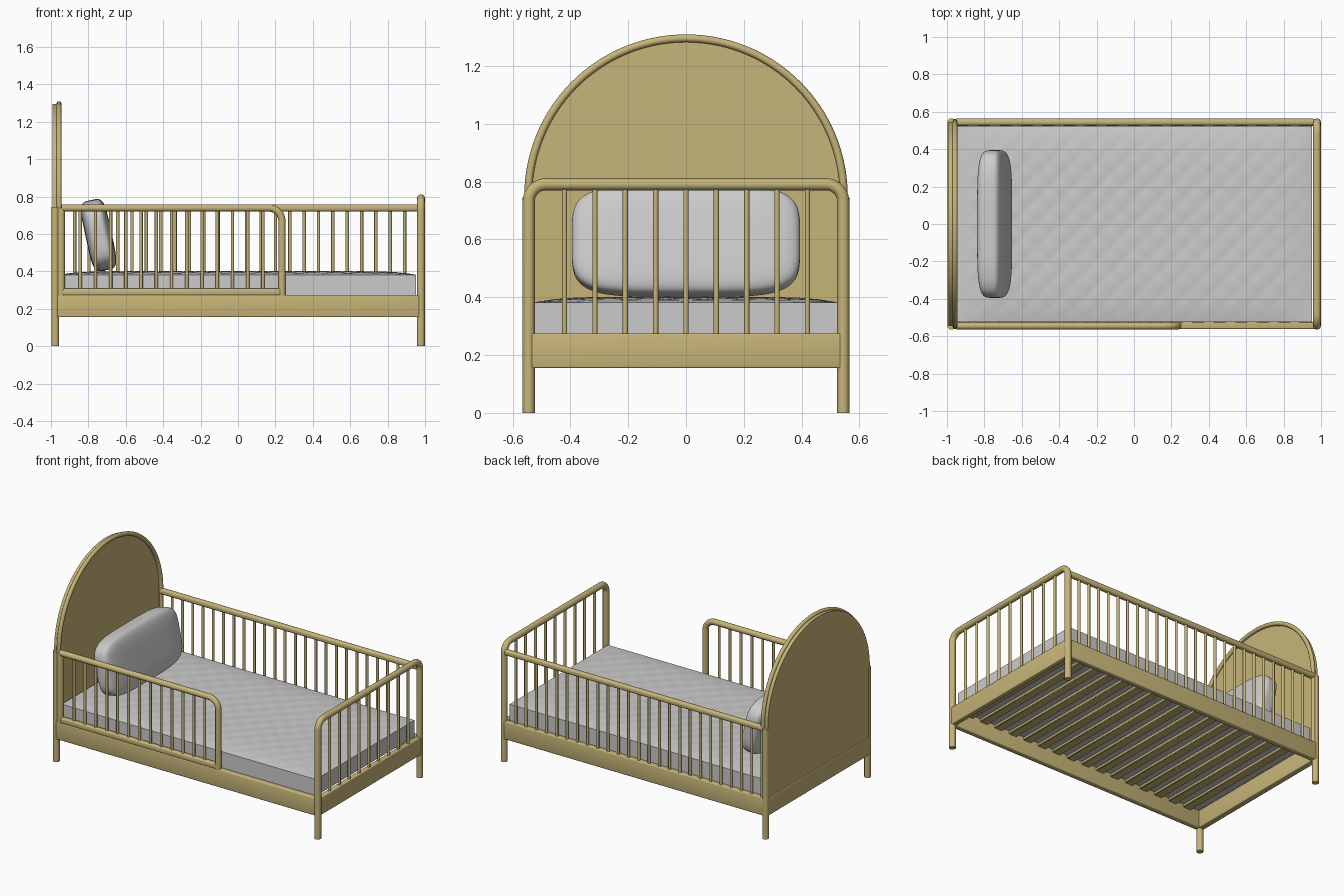
import bpy, bmesh, math
from mathutils import Vector

if "Cube" in bpy.data.objects:
    bpy.data.objects.remove(bpy.data.objects["Cube"])

wood = bpy.data.materials.new("wood")
wood.diffuse_color = (0.57, 0.46, 0.19, 1)
wood.use_nodes = True
wood.node_tree.nodes["Principled BSDF"].inputs["Base Color"].default_value = wood.diffuse_color


def finish(ob, mat=wood, angle=40):
    bpy.ops.object.select_all(action='DESELECT')
    bpy.context.view_layer.objects.active = ob
    ob.select_set(True)
    if ob.type == 'CURVE':
        bpy.ops.object.convert(target='MESH')
        ob = bpy.context.object
    if mat:
        ob.data.materials.clear()
        ob.data.materials.append(mat)
    bpy.ops.object.shade_smooth_by_angle(angle=math.radians(angle))
    return ob


def from_bm(name, bm, mat=wood, angle=40):
    bmesh.ops.recalc_face_normals(bm, faces=bm.faces[:])
    me = bpy.data.meshes.new(name)
    bm.to_mesh(me)
    bm.free()
    ob = bpy.data.objects.new(name, me)
    bpy.context.collection.objects.link(ob)
    return finish(ob, mat, angle)


def box(name, lo, hi, bevel=0.006, segs=3):
    bm = bmesh.new()
    bmesh.ops.create_cube(bm, size=1)
    for v in bm.verts:
        v.co = Vector([lo[i] + (v.co[i] + 0.5) * (hi[i] - lo[i]) for i in range(3)])
    bmesh.ops.bevel(bm, geom=bm.edges[:], offset=bevel, segments=segs,
                    affect='EDGES', profile=0.5)
    return from_bm(name, bm)


def tube(name, pts, r):
    cu = bpy.data.curves.new(name, 'CURVE')
    cu.dimensions = '3D'
    cu.bevel_depth = r
    cu.bevel_resolution = 4
    cu.use_fill_caps = True
    sp = cu.splines.new('POLY')
    sp.points.add(len(pts) - 1)
    for p, c in zip(sp.points, pts):
        p.co = (*c, 1)
    ob = bpy.data.objects.new(name, cu)
    bpy.context.collection.objects.link(ob)
    return finish(ob)


def arc(cu, cv, r, a0, a1, n=10):
    return [(cu + r * math.cos(math.radians(a0 + (a1 - a0) * i / n)),
             cv + r * math.sin(math.radians(a0 + (a1 - a0) * i / n))) for i in range(n + 1)]


def spindles(name, places, z0, z1, r=0.009):
    bm = bmesh.new()
    for x, y in places:
        res = bmesh.ops.create_cone(bm, cap_ends=True, segments=12, radius1=r,
                                    radius2=r, depth=z1 - z0)
        bmesh.ops.translate(bm, verts=res['verts'], vec=(x, y, (z0 + z1) / 2))
    return from_bm(name, bm)


# Lower rails
for s, n in ((-1, "front"), (1, "back")):
    a, b = sorted((s * 0.525, s * 0.562))
    box(n + "_rail", (-0.97, a, 0.155), (0.97, b, 0.275))
    # Headboard posts
    tube(n + "_head_post", [(-0.977, s * 0.544, 0), (-0.977, s * 0.544, 0.745)], 0.021)
box("foot_rail", (0.96, -0.54, 0.155), (0.995, 0.54, 0.275))
box("head_rail", (-0.997, -0.54, 0.155), (-0.955, 0.54, 0.275))

# Footboard frame
prof = [(-0.544, 0)] + arc(-0.484, 0.731, 0.06, 180, 90) + arc(0.484, 0.731, 0.06, 90, 0) + [(0.544, 0)]
tube("foot_frame", [(0.978, y, z) for y, z in prof], 0.021)
spindles("foot_spindles", [(0.978, -0.525 + 1.05 * i / 10) for i in range(1, 10)], 0.265, 0.785)

# Headboard panel and rim
bm = bmesh.new()
outline = [(-0.545, 0.2)] + arc(0, 0.75, 0.545, 180, 0, 64) + [(0.545, 0.2)]
f = bm.faces.new([bm.verts.new((-0.993, y, z)) for y, z in outline])
ext = bmesh.ops.extrude_face_region(bm, geom=[f])
bmesh.ops.translate(bm, verts=[v for v in ext['geom'] if isinstance(v, bmesh.types.BMVert)],
                    vec=(0.03, 0, 0))
from_bm("headboard_panel", bm, angle=30)
rim = [(-0.546, 0.27)] + arc(0, 0.75, 0.546, 180, 0, 64) + [(0.546, 0.27)]
tube("headboard_rim", [(-0.957, y, z) for y, z in rim], 0.0135)

# Back guard
box("back_guard_top", (-0.965, 0.527, 0.72), (0.97, 0.563, 0.758), 0.014, 4)
spindles("back_spindles", [(-0.95 + 0.0767 * i, 0.545) for i in range(1, 25)], 0.265, 0.73)

# Front half guard
g = [(-0.945, 0.739)] + arc(0.165, 0.669, 0.07, 90, 0) + [(0.235, 0.27)]
tube("front_guard_frame", [(x, -0.545, z) for x, z in g], 0.0195)
tube("front_guard_post", [(-0.945, -0.545, 0.27), (-0.945, -0.545, 0.74)], 0.0195)
box("front_guard_bottom", (-0.945, -0.562, 0.27), (0.235, -0.528, 0.308), 0.01)
spindles("front_spindles", [(-0.925 + 0.0814 * i, -0.545) for i in range(1, 14)], 0.29, 0.735)

# Slats
for i in range(16):
    x = -0.86 + 1.72 * i / 15
    box(f"slat_{i + 1}", (x - 0.03, -0.53, 0.25), (x + 0.03, 0.53, 0.272), 0.004, 1)

# Mattress with a domed, softly quilted top
bm = bmesh.new()
bmesh.ops.create_grid(bm, x_segments=110, y_segments=62, size=1)
ext = bmesh.ops.extrude_face_region(bm, geom=bm.faces[:])
top = {v for v in ext['geom'] if isinstance(v, bmesh.types.BMVert)}
for v in bm.verts:
    u, w = v.co.x, v.co.y
    x, y = u * 0.951, w * 0.525
    if v in top:
        edge = (1 - abs(u) ** 10) * (1 - abs(w) ** 6)
        quilt = abs(math.sin((x + y) * 24) * math.sin((x - y) * 24)) ** 0.5
        z = 0.382 + edge * (0.015 + 0.005 * quilt)
    else:
        z = 0.272
    v.co = (x, y, z)
from_bm("mattress", bm, None, 50)

# Pillow: rounded, leaning against the headboard
bm = bmesh.new()
bmesh.ops.create_cube(bm, size=2)
bmesh.ops.subdivide_edges(bm, edges=bm.edges[:], cuts=20, use_grid_fill=True)
for v in bm.verts:
    p = v.co
    k = sum(abs(c) ** 4.5 for c in p) ** (-1 / 4.5)
    v.co = Vector((p.x * k * 0.07, p.y * k * 0.395, p.z * k * 0.192))
pillow = from_bm("pillow", bm, None, 60)
pillow.location = (-0.745, 0, 0.594)
pillow.rotation_euler = (0, math.radians(-12), 0)
